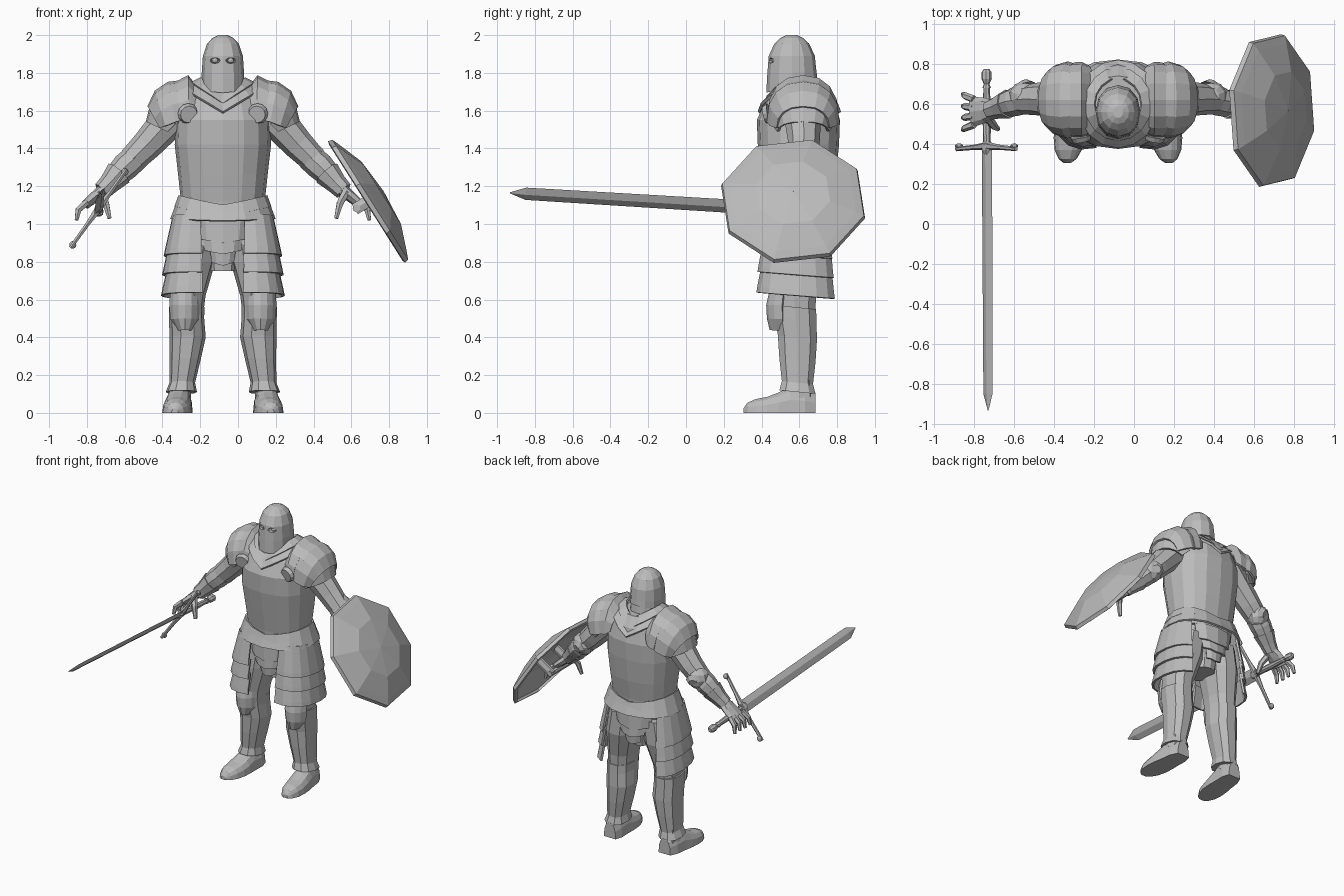
import bpy, bmesh
from math import sin, cos, radians, copysign
from mathutils import Vector

if "Cube" in bpy.data.objects:
    bpy.data.objects.remove(bpy.data.objects["Cube"])

X, Y, Z = Vector((1, 0, 0)), Vector((0, 1, 0)), Vector((0, 0, 1))
BODY = Vector((-0.08, 0, 0))   # mirror plane of the figure

steel = bpy.data.materials.new("plain grey steel")
steel.use_nodes = True
grey = (0.5, 0.5, 0.5, 1)
steel.diffuse_color = grey
steel.node_tree.nodes["Principled BSDF"].inputs["Base Color"].default_value = grey


def power(value, p):
    return copysign(abs(value) ** p, value)


def ring(centre, u, v, ru, rv, n, start=0, end=360, p=1, vee=0):
    """Points on a full ellipse, or on an arc of it; vee lowers front and back."""
    steps = n if end - start == 360 else n - 1
    points = []
    for i in range(n):
        a = radians(start + (end - start) * i / steps)
        points.append(centre + u * ru * power(cos(a), p) + v * rv * power(sin(a), p)
                      - Z * vee * (1 - abs(cos(a))))
    return points


def loft(name, rings, closed=True, caps=True, mirror=False, thick=0, origin=BODY):
    """Skin a row of rings into one object."""
    bm = bmesh.new()
    rows = [[bm.verts.new(point) for point in r] for r in rings]
    n = len(rows[0])
    for low, high in zip(rows, rows[1:]):
        for i in range(n if closed else n - 1):
            j = (i + 1) % n
            bm.faces.new((low[i], low[j], high[j], high[i]))
    if closed and caps:
        bm.faces.new(rows[0])
        bm.faces.new(rows[-1])
    bmesh.ops.recalc_face_normals(bm, faces=bm.faces)
    return finish(name, bm, mirror, thick, origin)


def finish(name, bm, mirror=False, thick=0, origin=BODY):
    mesh = bpy.data.meshes.new(name)
    bm.to_mesh(mesh)
    bm.free()
    mesh.materials.append(steel)
    obj = bpy.data.objects.new(name, mesh)
    obj.location = origin
    bpy.context.collection.objects.link(obj)
    if thick:
        solid = obj.modifiers.new("plate thickness", 'SOLIDIFY')
        solid.thickness = thick
        solid.offset = 0
    if mirror:
        obj.modifiers.new("other side", 'MIRROR').use_mirror_merge = False
    return obj


def stack(name, rows, n=12, start=0, end=360, p=0.85, vees=None, tilt=0, **options):
    """Loft level rings given as (z, centre x, centre y, radius x, radius y)."""
    vees = vees or [0] * len(rows)
    rings = []
    for (z, cx, cy, rx, ry), vee in zip(rows, vees):
        r = ring(Vector((cx, cy, z)), X, Y, rx, ry, n, start, end, p, vee)
        rings.append([q + Z * tilt * (q.y - cy) for q in r])
    return loft(name, rings, closed=end - start == 360, **options)


def tube(name, path, radii, n=8, ref=Y, **options):
    """Loft rings square to a path; a radius may be a (side, depth) pair."""
    path = [Vector(point) for point in path]
    rings = []
    for i, (point, r) in enumerate(zip(path, radii)):
        along = (path[min(i + 1, len(path) - 1)] - path[max(i - 1, 0)]).normalized()
        side = (ref - along * ref.dot(along)).normalized()
        a, b = r if isinstance(r, tuple) else (r, r)
        rings.append(ring(point, side, along.cross(side), a, b, n))
    return loft(name, rings, **options)


def ball(name, place, size, mirror=False, origin=BODY):
    bm = bmesh.new()
    bmesh.ops.create_uvsphere(bm, u_segments=10, v_segments=6, radius=1)
    for vert in bm.verts:
        vert.co = Vector(place) + Vector(c * s for c, s in zip(vert.co, size))
    return finish(name, bm, mirror, origin=origin)


# Helmet with eye openings, and neck
helmet_rows = [(1.735, .112, .135, .3), (1.8, .112, .13, .1), (1.89, .106, .122, 0),
               (1.955, .084, .092, 0), (1.985, .055, .06, 0), (2, .025, .03, 0)]
helmet = loft("helmet", [[q + Z * slope * (q.y - .56) for q in
                          ring(Vector((0, .56, z)), X, Y, rx, ry, 12, -90, 270, .95)]
                         for z, rx, ry, slope in helmet_rows])
cutter = ball("eye_cutter", (.042, .45, 1.865), (.028, .04, .015), mirror=True)
cutter.hide_render = True
cut = helmet.modifiers.new("eye openings", 'BOOLEAN')
cut.operation = 'DIFFERENCE'
cut.object = cutter
bpy.context.view_layer.objects.active = helmet
bpy.ops.object.modifier_apply(modifier=cut.name)
bpy.data.objects.remove(cutter)
ball("eyes", (.042, .472, 1.865), (.018, .018, .015), mirror=True)
stack("neck", [(1.6, 0, .61, .1, .1), (1.8, 0, .59, .085, .09)])

# Breastplate, layered collar and waist bands
stack("breastplate", [(1.03, 0, .6, .215, .165), (1.12, 0, .6, .222, .172),
                      (1.26, 0, .6, .237, .195), (1.42, 0, .595, .255, .215),
                      (1.55, 0, .595, .25, .22), (1.65, 0, .605, .215, .185),
                      (1.72, 0, .61, .14, .13)], n=16)
stack("upper_collar", [(1.77, 0, .6, .115, .125), (1.745, 0, .6, .165, .18)],
      n=16, p=1, vees=[.07, .11], thick=.015, caps=False)
stack("lower_collar", [(1.745, 0, .6, .14, .155), (1.71, 0, .6, .2, .215)],
      n=16, p=1, vees=[.09, .12], thick=.015, caps=False)
stack("upper_waist_band", [(1.15, 0, .6, .228, .18), (1.09, 0, .6, .25, .2)],
      n=16, vees=[.05, .05], thick=.015, caps=False)
stack("lower_waist_band", [(1.11, 0, .6, .24, .19), (1.025, 0, .6, .272, .215)],
      n=16, vees=[.04, .01], thick=.015, caps=False)

# Pelvis with stepped front and back plates
stack("pelvis", [(1.05, 0, .6, .2, .16), (.92, 0, .6, .15, .14),
                 (.82, 0, .6, .09, .11), (.75, 0, .6, .08, .1)])
for side, middle in (("front", -90), ("back", 90)):
    for level, rows, spread in (("upper", [(1.03, .19, .17), (.93, .17, .175)], 50),
                                ("middle", [(.95, .15, .165), (.87, .13, .17)], 42),
                                ("lower", [(.9, .11, .16), (.81, .085, .15)], 36)):
        stack(side + "_" + level + "_groin_plate",
              [(z, 0, .6, rx, ry) for z, rx, ry in rows], n=5, vees=[0, .03],
              start=middle - spread, end=middle + spread, thick=.015)

# Hip plates: three overlapping lames round the outside of each thigh
for level, top, bottom, inner, outer in (("upper", 1.04, .83, .105, .142),
                                         ("middle", .87, .73, .13, .15),
                                         ("lower", .77, .62, .133, .156)):
    stack(level + "_hip_plates", [(top, .155, .59, inner, inner + .05),
                                  (bottom + .03, .165, .585, outer - .006, outer + .045),
                                  (bottom, .165, .585, outer, outer + .05)],
          n=9, start=-108, end=72, tilt=-.08, thick=.015, mirror=True)

# Legs, knee plates and shoes
stack("thighs", [(.97, .13, .6, .11, .14), (.8, .155, .595, .115, .145),
                 (.62, .185, .575, .093, .12), (.5, .19, .575, .083, .11)], n=10, mirror=True)
stack("greaves", [(.56, .192, .578, .094, .116), (.5, .192, .58, .093, .115),
                  (.4, .187, .59, .096, .108), (.28, .2, .59, .082, .1),
                  (.16, .215, .59, .068, .086), (.11, .22, .59, .083, .1)],
      n=10, tilt=-.1, mirror=True)
stack("knee_plates", [(.64, .2, .57, .08, .122), (.57, .2, .57, .085, .138),
                      (.5, .2, .57, .08, .134), (.44, .2, .57, .04, .12)],
      n=7, start=-155, end=-25, p=1, thick=.015, mirror=True)
stack("ankles", [(.2, .22, .6, .055, .07), (.08, .23, .6, .06, .075)], n=8, mirror=True)
shoe_rows = [(.305, .018, .025), (.325, .045, .055), (.37, .068, .075), (.43, .078, .087),
             (.49, .078, .11), (.55, .072, .14), (.63, .068, .13), (.685, .048, .11)]
loft("shoes", [ring(Vector((.23 + (.6 - y) * .08, y, 0)), X, Z, wide, tall, 8, 0, 180, .85)
               for y, wide, tall in shoe_rows], mirror=True)


# Shoulder plates: arches from front to back over each shoulder
def arches(name, rows):
    rings = []
    for cx, cz, tx, tz, depth in rows:
        base, top = Vector((cx, .62, cz)), Vector((tx, .62, tz))
        rings.append(ring(base, Y, top - base, depth, 1, 9, 0, 180, .85))
    loft(name, rings, closed=False, thick=.016, mirror=True)


arches("shoulder_flanges", [(.15, 1.58, .125, 1.7, .165), (.18, 1.56, .185, 1.78, .182),
                            (.22, 1.55, .25, 1.745, .18)])
arches("shoulder_domes", [(.21, 1.55, .21, 1.755, .17), (.25, 1.54, .29, 1.745, .185),
                          (.3, 1.52, .355, 1.7, .17), (.33, 1.51, .392, 1.62, .135)])
arches("shoulder_lower_lames", [(.25, 1.53, .37, 1.66, .16), (.29, 1.49, .4, 1.54, .13)])
tube("armpit_discs", [(.185, .44, 1.585), (.18, .415, 1.58)], [.055, .045], n=12, ref=Z,
     mirror=True)

# Arms with elbow guards and flared cuffs
tube("upper_arms", [(.22, .62, 1.62), (.31, .62, 1.52), (.4, .625, 1.42), (.48, .62, 1.34)],
     [.1, .093, .082, .072], mirror=True)
ball("elbow_guards", (.467, .638, 1.352), (.08, .075, .08), mirror=True)
tube("elbow_wings", [(.465, .685, 1.345), (.475, .708, 1.335)], [.055, .03], ref=Z, mirror=True)
tube("forearms", [(.47, .62, 1.345), (.515, .612, 1.305), (.57, .595, 1.25), (.62, .575, 1.19)],
     [.072, .074, .062, .046], mirror=True)
tube("gauntlet_cuffs", [(.55, .6, 1.27), (.6, .583, 1.215), (.64, .57, 1.175)],
     [.074, .057, .05], mirror=True)

# Hands with spread fingers
tube("palms", [(.62, .572, 1.19), (.67, .568, 1.15), (.73, .56, 1.1)],
     [(.045, .035), (.065, .03), (.075, .024)], mirror=True)
for i, finger in enumerate(("index", "middle", "ring", "little")):
    spread = i - 1.5
    y = .56 + spread * .042
    tube(finger + "_fingers", [(.72, y, 1.115), (.765, y + spread * .012, 1.075),
                               (.775, y + spread * .018, 1.02)],
         [.02, .018, .011], n=6, mirror=True)
tube("thumbs", [(.65, .53, 1.165), (.62, .49, 1.11), (.6, .475, 1.03)],
     [.024, .02, .012], n=6, mirror=True)

# Sword: a straight axis from pommel to tip, with the guard across it
WORLD = Vector((0, 0, 0))
hilt = Vector((-.735, .39, 1.085))
ahead = Vector((.006, -1.32, .08)).normalized()
across = Vector((.58, 0, .81)).normalized()


def on_sword(*distances):
    return [hilt + ahead * d for d in distances]


tube("blade", on_sword(0, 1.24, 1.325), [(.044, .011), (.04, .01), (.003, .003)], n=4,
     ref=across, origin=WORLD)
tube("grip", on_sword(-.3, -.15, 0), [.016, .022, .018], ref=across, origin=WORLD)
tube("pommel", on_sword(-.385, -.37, -.335, -.31, -.29), [.014, .025, .026, .014, .022],
     ref=across, origin=WORLD)
tube("crossguard", [hilt + across * d + ahead * abs(d) * .06 for d in (-.26, -.1, 0, .1, .25)],
     [.011, .013, .022, .013, .011], n=6, ref=Y, origin=WORLD)
tube("guard_leaf", on_sword(-.02, .02, .06), [(.03, .02), (.035, .022), (.004, .004)], n=6,
     ref=across, origin=WORLD)
for name, d in (("upper_guard_knob", .235), ("lower_guard_knob", -.24)):
    ball(name, hilt + across * d, (.02, .013, .02), origin=WORLD)

# Shield: a faceted octagonal dome held by a bracket and grip
middle = Vector((.678, .567, 1.115))
rise = Vector((-.535, 0, .845))
out = Vector((.845, 0, .535))
shield_rows = [(.385, 0), (.38, .02), (.342, .034), (.2, .085), (.001, .1)]
loft("shield", [ring(middle + out * h, Y, rise, r, r, 8, -15, 345) for r, h in shield_rows],
     caps=False, thick=.02, origin=WORLD)
bracket_ends = [middle + out * d for d in (-.07, .075)]
for name, shift in (("front_bracket", -.11), ("rear_bracket", .11)):
    tube(name, [q + Y * shift for q in bracket_ends], [(.018, .035)] * 2, n=6, origin=WORLD)
tube("shield_grip", [middle - out * .06 + Y * d for d in (-.13, .13)], [.02, .02], ref=Z,
     origin=WORLD)
